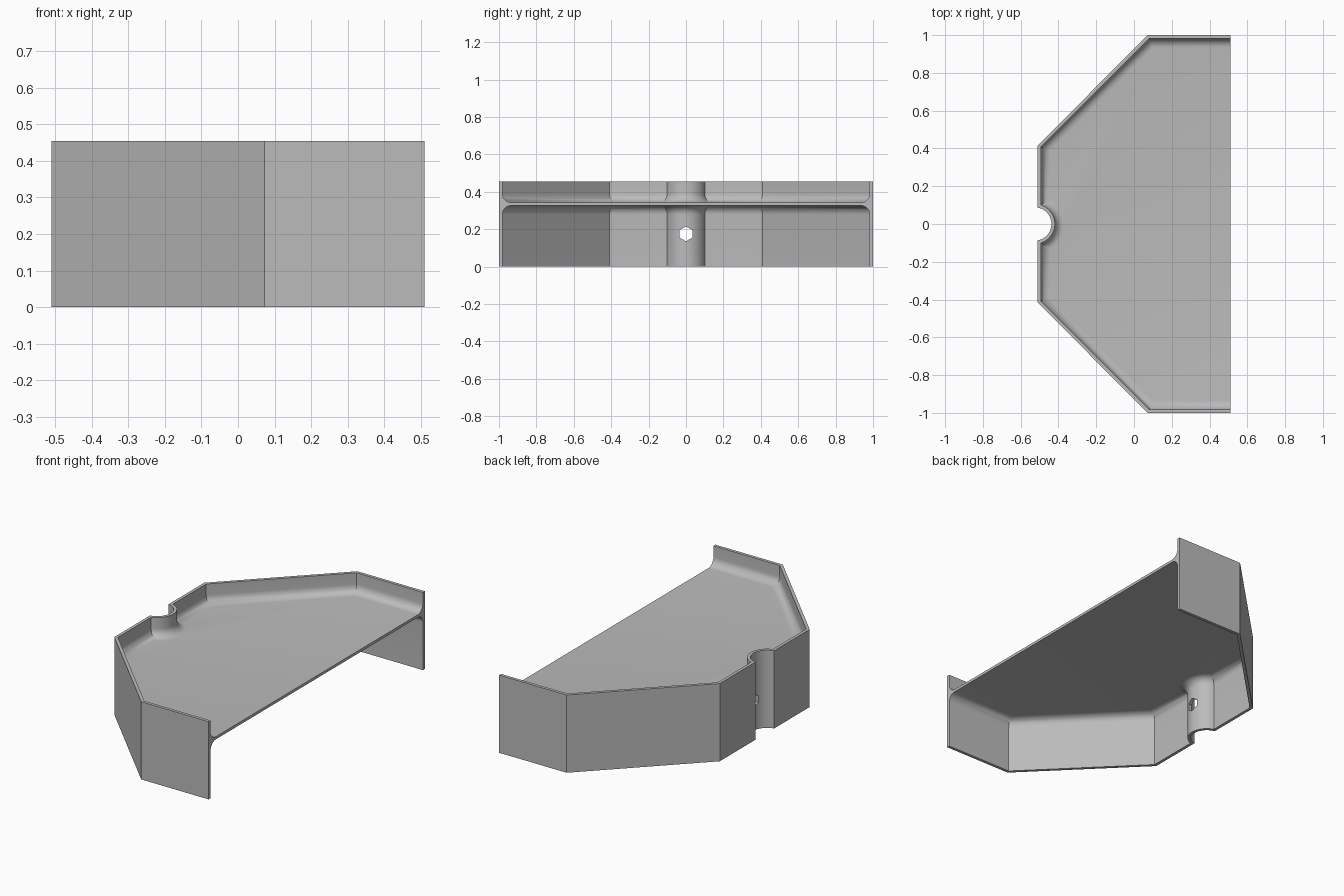
import bpy, bmesh, math

if "Cube" in bpy.data.objects:
    bpy.data.objects.remove(bpy.data.objects["Cube"], do_unlink=True)

HEIGHT, WALL = 0.455, 0.018
FLOOR_TOP, FLOOR_BOTTOM, FILLET = 0.342, 0.326, 0.048
NOTCH_X, NOTCH_R = -0.525, 0.088
ARC_STEPS, FILLET_STEPS = 24, 8

grey = bpy.data.materials.new("light grey")
grey.use_nodes = True
colour = (0.5, 0.5, 0.5, 1)
grey.diffuse_color = colour
grey.node_tree.nodes["Principled BSDF"].inputs["Base Color"].default_value = colour


def outline(d):
    """Open plan outline of the tray, moved inwards by d."""
    side_x = -0.51 + d
    r = NOTCH_R + d
    half = [(0.51, -1 + d), (0.073 + 0.414 * d, -1 + d), (side_x, -0.416 + 0.414 * d)]
    a = math.acos((side_x - NOTCH_X) / r)
    arc = [(NOTCH_X + r * math.cos(t), r * math.sin(t))
           for t in (-a + 2 * a * i / ARC_STEPS for i in range(ARC_STEPS + 1))]
    return half + arc + [(x, -y) for x, y in reversed(half)]


def fillet(z, sign):
    """Rounded joint from the wall to the floor: (inset, height) pairs."""
    steps = [math.pi / 2 * i / FILLET_STEPS for i in range(FILLET_STEPS + 1)]
    return [(WALL + FILLET * (1 - math.cos(t)), z + sign * FILLET * (1 - math.sin(t)))
            for t in steps]


def make_object(name, bm):
    bmesh.ops.recalc_face_normals(bm, faces=bm.faces)
    mesh = bpy.data.meshes.new(name)
    bm.to_mesh(mesh)
    bm.free()
    mesh.materials.append(grey)
    ob = bpy.data.objects.new(name, mesh)
    bpy.context.collection.objects.link(ob)
    return ob


# Tray: wall section swept round the outline, closed by the floor and open end
section = (fillet(FLOOR_BOTTOM, -1)[::-1]
           + [(WALL, 0), (0, 0), (0, HEIGHT), (WALL, HEIGHT)]
           + fillet(FLOOR_TOP, 1))
bm = bmesh.new()
rows = [[bm.verts.new((x, y, z)) for x, y in outline(d)] for d, z in section]
for low, high in zip(rows, rows[1:]):
    for i in range(len(low) - 1):
        bm.faces.new((low[i], low[i + 1], high[i + 1], high[i]))
bm.faces.new(rows[0])
bm.faces.new(rows[-1])
bm.faces.new([r[0] for r in rows] + [r[-1] for r in reversed(rows)])
tray = make_object("tray", bm)

# Hexagonal hole through the notch wall
bm = bmesh.new()
ends = [[bm.verts.new((x, 0.04 * math.sin(k * math.pi / 3), 0.175 + 0.04 * math.cos(k * math.pi / 3)))
         for k in range(6)] for x in (-0.5, -0.36)]
for k in range(6):
    n = (k + 1) % 6
    bm.faces.new((ends[0][k], ends[0][n], ends[1][n], ends[1][k]))
bm.faces.new(ends[0])
bm.faces.new(ends[1])
cutter = make_object("hole_cutter", bm)
cutter.hide_render = True

cut = tray.modifiers.new("hole", "BOOLEAN")
cut.operation = "DIFFERENCE"
cut.solver = "EXACT"
cut.object = cutter
bpy.ops.object.select_all(action="DESELECT")
tray.select_set(True)
bpy.context.view_layer.objects.active = tray
bpy.ops.object.modifier_apply(modifier=cut.name)
bpy.data.objects.remove(cutter, do_unlink=True)
bpy.ops.object.shade_smooth_by_angle(angle=math.radians(30))
